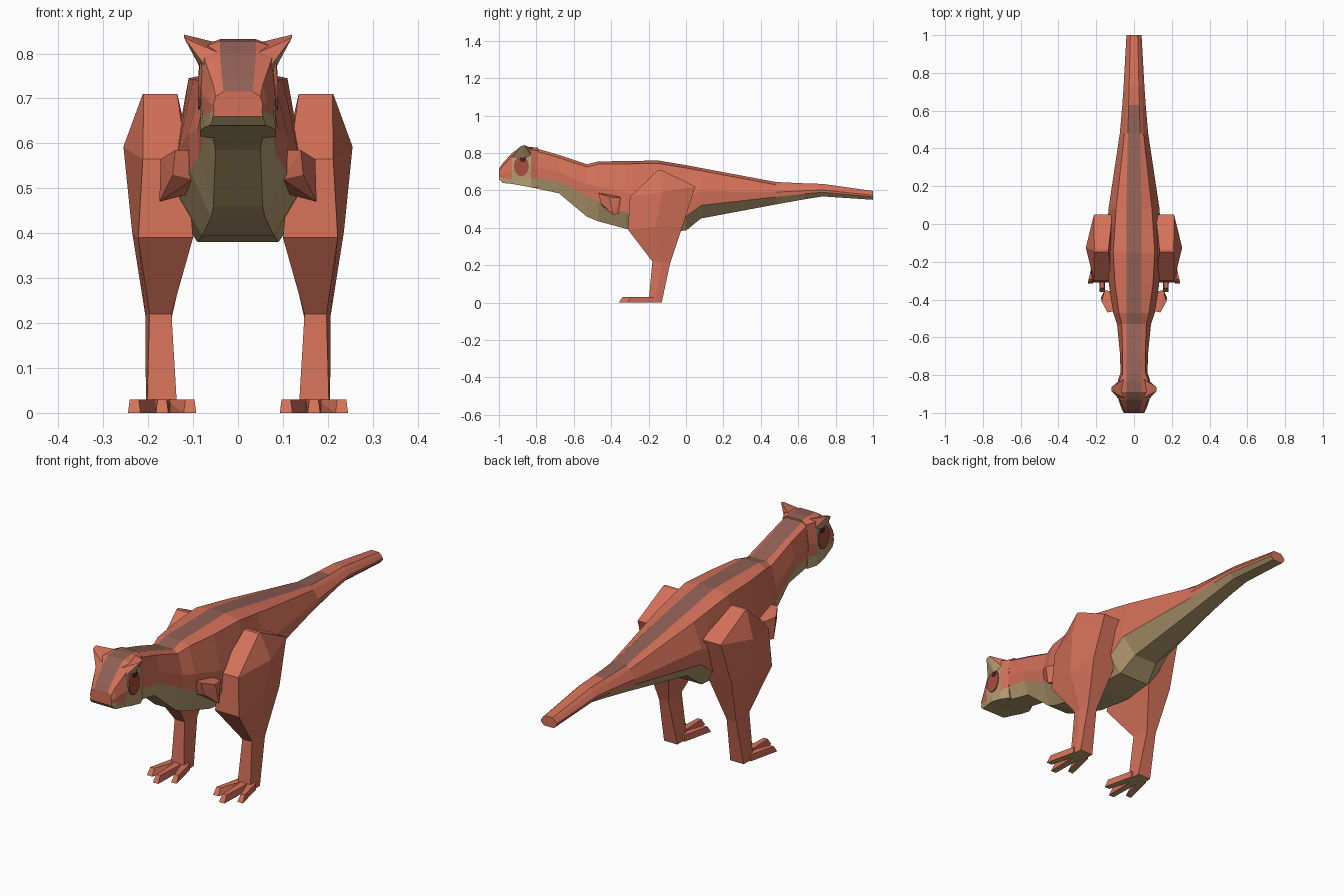
import bpy, bmesh
from math import sin, cos, pi
from mathutils import Vector

if "Cube" in bpy.data.objects:
    bpy.data.objects.remove(bpy.data.objects["Cube"])

def material(name, colour):
    m = bpy.data.materials.new(name)
    m.use_nodes = True
    m.diffuse_color = (*colour, 1)
    m.node_tree.nodes["Principled BSDF"].inputs["Base Color"].default_value = (*colour, 1)
    return m

MATS = [material("coral_skin", (.66, .165, .1)), material("tan_belly", (.47, .34, .165)),
        material("brown_stripe", (.28, .115, .09)), material("dark_red_patch", (.4, .075, .05)),
        material("dark_eye", (.06, .015, .015))]
CORAL, TAN, STRIPE, PATCH, EYE = range(len(MATS))

def finish(name, bm, rule):
    """Turn a bmesh into an object, colouring its faces by a rule."""
    bmesh.ops.recalc_face_normals(bm, faces=bm.faces)
    bm.normal_update()
    for f in bm.faces:
        f.material_index = rule(f)
    me = bpy.data.meshes.new(name)
    bm.to_mesh(me)
    bm.free()
    for m in MATS:
        me.materials.append(m)
    ob = bpy.data.objects.new(name, me)
    bpy.context.collection.objects.link(ob)

def loft(name, rings, rule=lambda f: CORAL, column_mat=None):
    """Bridge matching rings and cap the ends."""
    bm = bmesh.new()
    rows = [[bm.verts.new(p) for p in r] for r in rings]
    n = len(rows[0])
    chosen = {}
    for a, b in zip(rows, rows[1:]):
        for i in range(n):
            j = (i + 1) % n
            f = bm.faces.new((a[i], a[j], b[j], b[i]))
            if column_mat:
                chosen[f] = column_mat(i, f.calc_center_median().y)
    for cap in (rows[0], rows[-1]):
        bm.faces.new(cap)
    finish(name, bm, lambda f: chosen.get(f, rule(f)))

def hull(name, points, rule=lambda f: CORAL):
    bm = bmesh.new()
    for p in points:
        bm.verts.new(p)
    bmesh.ops.convex_hull(bm, input=bm.verts)
    finish(name, bm, rule)

def section(y, top, line, bottom, topw, sidew, botw):
    """Ring with a flat top stripe, flank, colour line and flat underside."""
    shoulder = top - min(.015, (top - bottom) * .2)
    half = [(min(.04, topw * .65), top), (topw, shoulder),
            (sidew, shoulder * .4 + line * .6), (sidew * .97, line), (botw, bottom)]
    return ([Vector((x, y, z)) for x, z in half]
            + [Vector((-x, y, z)) for x, z in reversed(half)])

# column order: coral, coral, coral, tan, underside, then mirrored, stripe last
def body_mat(i, y):
    if i == 9:
        return STRIPE if y < .63 else CORAL
    return TAN if i in (3, 4, 5) else CORAL

def head_mat(i, y):
    if i in (1, 2, 6, 7) and -.93 < y < -.83:
        return TAN
    return body_mat(i, y)

# Neck, trunk and tail
BODY = [(-.82, .83, .67, .615, .06, .07, .055),
        (-.68, .79, .65, .585, .06, .075, .05),
        (-.53, .74, .57, .46, .065, .09, .055),
        (-.47, .755, .54, .435, .08, .11, .06),
        (-.32, .757, .48, .395, .1, .133, .08),
        (-.15, .76, .45, .38, .11, .142, .09),
        (0, .735, .46, .385, .1, .14, .08),
        (.08, .72, .52, .45, .095, .135, .06),
        (.48, .645, .565, .525, .05, .075, .04),
        (.63, .638, .582, .552, .044, .062, .034),
        (.73, .635, .59, .568, .04, .055, .03),
        (1, .597, .565, .55, .03, .04, .025)]
loft("body_and_tail", [section(*s) for s in BODY], column_mat=body_mat)

# Head
HEAD = [(-1, .715, .675, .66, .05, .055, .055),
        (-.98, .745, .668, .64, .055, .065, .062),
        (-.93, .8, .66, .635, .074, .082, .075),
        (-.89, .828, .66, .628, .08, .086, .085),
        (-.83, .832, .66, .616, .078, .086, .085),
        (-.79, .828, .67, .612, .06, .072, .065)]
loft("head", [section(*s) for s in HEAD], column_mat=head_mat)

def cheek_plate(name, side, y, z, ry, rz, lift, mat, sides=12):
    """Thin flat patch leaning with the side of the head."""
    rings = []
    for depth in (-.005, lift):
        rings.append([])
        for k in range(sides):
            a = 2 * pi * k / sides
            pz = z + rz * sin(a)
            px = .086 - max(0, pz - .73) * .08 + depth
            rings[-1].append((side * px, y + ry * cos(a), pz))
    loft(name, rings, lambda f: mat, lambda i, y: mat)

# Thigh, shank and ankle rings:
# front y, front z, back y, back z, inner x, outer x, bulge x
LEG = [(-.148, .71, -.132, .71, .135, .21, .212),
       (-.3, .565, .05, .62, .115, .212, .255),
       (-.31, .39, -.015, .42, .1, .222, .236),
       (-.18, .22, -.085, .21, .148, .197, .206),
       (-.2, 0, -.13, 0, .135, .203, .205)]

def leg_ring(side, fy, fz, by, bz, inner, outer, bulge):
    my, mz = (fy + by) / 2, (fz + bz) / 2
    return [(side * inner, fy, fz), (side * outer, fy, fz), (side * bulge, my, mz),
            (side * outer, by, bz), (side * inner, by, bz)]

def sole(f):
    return TAN if f.normal.z < -.8 else CORAL

for label, s in (("left", 1), ("right", -1)):
    loft(label + "_leg", [leg_ring(s, *r) for r in LEG], sole)

    # Three splayed toes
    for toe, dx, tip in (("inner", -.062, -.315), ("middle", 0, -.36), ("outer", .062, -.315)):
        pts = []
        for e in (-1, 1):
            base, end = .169 + dx * .4, .169 + dx
            for z, back, w in ((0, 0, .014), (.03, .02, .01)):
                pts.append((s * (base + e * .018), -.17, z))
                pts.append((s * (end + e * w), tip + back, z))
        hull(f"{label}_{toe}_toe", pts, sole)

    # Tiny arm
    arm = [(.1, -.46, .585), (.1, -.36, .57), (.1, -.45, .52), (.1, -.36, .49),
           (.14, -.468, .585), (.145, -.455, .53), (.172, -.41, .565),
           (.155, -.35, .56), (.175, -.39, .47), (.16, -.36, .475)]
    hull(label + "_arm", [(s * x, y, z) for x, y, z in arm])

    # Brow horn, coral in front and tan behind
    horn = [(.04, -.925, .8), (.075, -.93, .775), (.05, -.82, .825), (.08, -.83, .79),
            (.08, -.87, .76), (.12, -.885, .835), (.12, -.865, .842)]
    hull(label + "_horn", [(s * x, y, z) for x, y, z in horn],
         lambda f: TAN if f.normal.z < .15 and f.normal.y > -.5 else CORAL)

    cheek_plate(label + "_cheek_patch", s, -.88, .73, .04, .055, .003, PATCH)
    cheek_plate(label + "_eye", s, -.872, .765, .018, .014, .004, EYE, 8)
